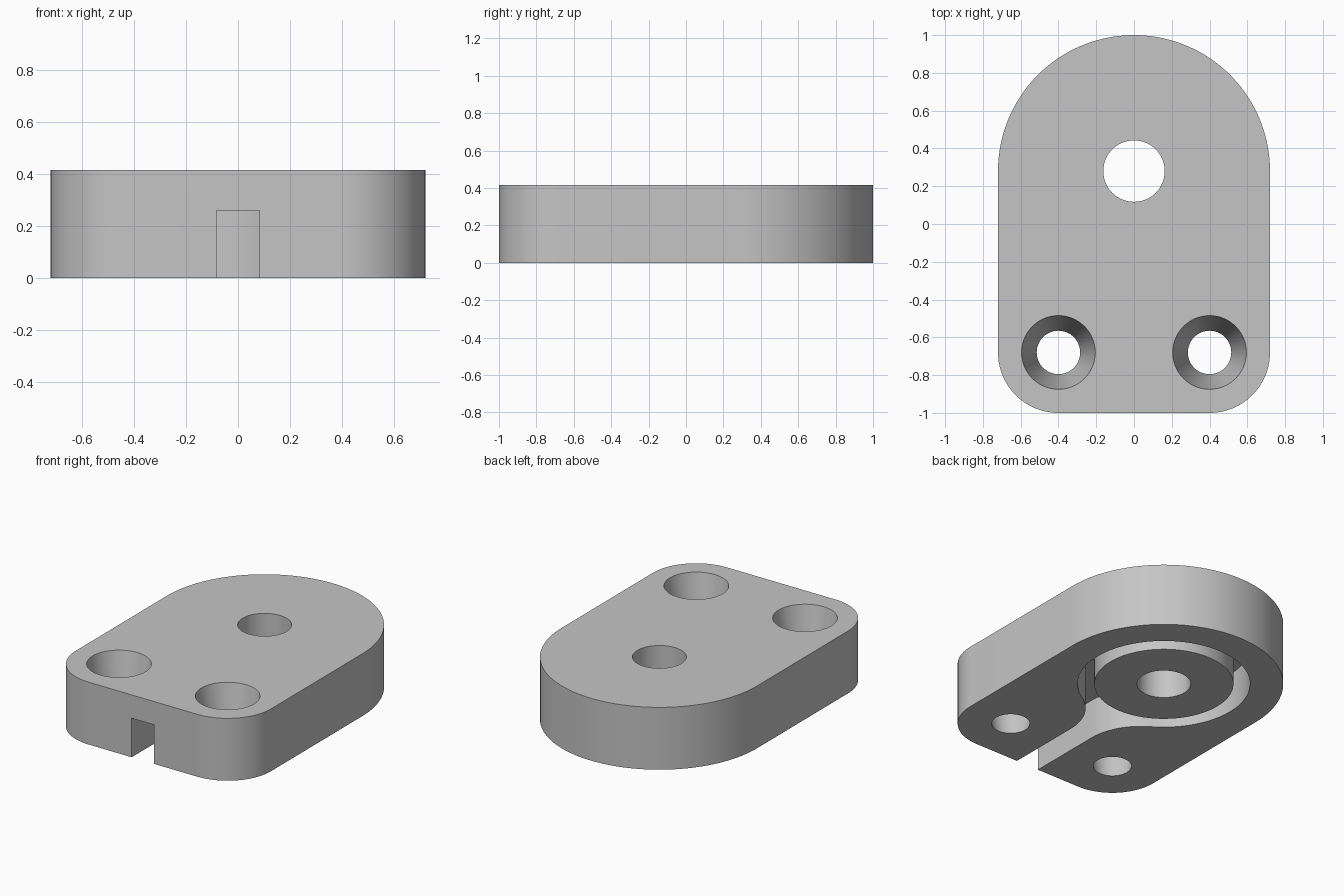
import bpy
import bmesh
from math import atan2, cos, sin, sqrt, pi

if "Cube" in bpy.data.objects:
    bpy.data.objects.remove(bpy.data.objects["Cube"])

HEIGHT = 0.415         # plate thickness
HALF_WIDTH = 0.72
PIVOT_Y = 0.28         # centre of the round end, hole and ring groove
CORNER = 0.32          # front corner radius
GROOVE_TOP = 0.26
GROOVE_R, BOSS_R, HOLE_R = 0.52, 0.42, 0.1625
SLOT, FILLET = 0.0825, 0.39
EXTRA = 0.05           # overshoot of the cutters

grey = bpy.data.materials.new("plain grey")
grey.use_nodes = True
grey.diffuse_color = (0.56, 0.56, 0.56, 1)
grey.node_tree.nodes["Principled BSDF"].inputs["Base Color"].default_value = grey.diffuse_color


def arc(cx, cy, r, start, end, steps):
    """Points along an arc, both ends included."""
    angles = [start + (end - start) * i / steps for i in range(steps + 1)]
    return [(cx + r * cos(a), cy + r * sin(a)) for a in angles]


def finish(name, bm):
    bmesh.ops.recalc_face_normals(bm, faces=bm.faces)
    mesh = bpy.data.meshes.new(name)
    bm.to_mesh(mesh)
    bm.free()
    mesh.materials.append(grey)
    obj = bpy.data.objects.new(name, mesh)
    bpy.context.collection.objects.link(obj)
    return obj


def prism(name, outline, low, high):
    """Closed outline extruded from low to high."""
    bm = bmesh.new()
    face = bm.faces.new([bm.verts.new((x, y, low)) for x, y in outline])
    top = bmesh.ops.extrude_face_region(bm, geom=[face])["geom"]
    bmesh.ops.translate(bm, vec=(0, 0, high - low),
                        verts=[v for v in top if isinstance(v, bmesh.types.BMVert)])
    return finish(name, bm)


def round_bar(name, x, y, r_low, r_high, low, high):
    """Cylinder or cone between two heights."""
    bm = bmesh.new()
    bmesh.ops.create_cone(bm, cap_ends=True, segments=80, radius1=r_low,
                          radius2=r_high, depth=high - low)
    bmesh.ops.translate(bm, verts=bm.verts, vec=(x, y, (low + high) / 2))
    return finish(name, bm)


def cut(target, cutter):
    """Subtract the cutter, then discard it."""
    cutter.hide_render = True
    mod = target.modifiers.new("cut", "BOOLEAN")
    mod.operation = "DIFFERENCE"
    mod.solver = "EXACT"
    mod.object = cutter
    bpy.ops.object.select_all(action="DESELECT")
    bpy.context.view_layer.objects.active = target
    target.select_set(True)
    bpy.ops.object.modifier_apply(modifier=mod.name)
    bpy.data.objects.remove(cutter)


# Plate: round back end, straight sides, rounded front corners
cx, cy = HALF_WIDTH - CORNER, CORNER - 1
outline = arc(0, PIVOT_Y, HALF_WIDTH, 0, pi, 96)
outline += arc(-cx, cy, CORNER, pi, 1.5 * pi, 28)
outline += arc(cx, cy, CORNER, 1.5 * pi, 2 * pi, 28)
plate = prism("mounting_plate", outline, 0, HEIGHT)

# Underside groove: ring flowing through two fillets into the front slot
fx = SLOT + FILLET
drop = sqrt((GROOVE_R + FILLET) ** 2 - fx ** 2)
fy = PIVOT_Y - drop
lean = atan2(drop, fx)
groove = arc(0, PIVOT_Y, GROOVE_R, -lean, pi + lean, 110)
groove += arc(-fx, fy, FILLET, lean, 0, 24)[1:]
groove += [(-SLOT, -1 - EXTRA), (SLOT, -1 - EXTRA)]
groove += arc(fx, fy, FILLET, pi, pi - lean, 24)[:-1]
groove_cutter = prism("groove_cutter", groove, -EXTRA, GROOVE_TOP)

# The round boss stays standing inside the ring
cut(groove_cutter, round_bar("boss_core", 0, PIVOT_Y, BOSS_R, BOSS_R,
                             -2 * EXTRA, GROOVE_TOP + EXTRA))
cut(plate, groove_cutter)

# Central through hole
cut(plate, round_bar("hole_cutter", 0, PIVOT_Y, HOLE_R, HOLE_R, -EXTRA, HEIGHT + EXTRA))

# Tapered screw holes, wider at the top
wide, narrow = 0.195, 0.115
flare = (wide - narrow) / HEIGHT * EXTRA
for side in (-1, 1):
    cut(plate, round_bar("screw_cutter", side * cx, cy, narrow - flare, wide + flare,
                         -EXTRA, HEIGHT + EXTRA))

bpy.ops.object.shade_smooth_by_angle(angle=pi / 6)
